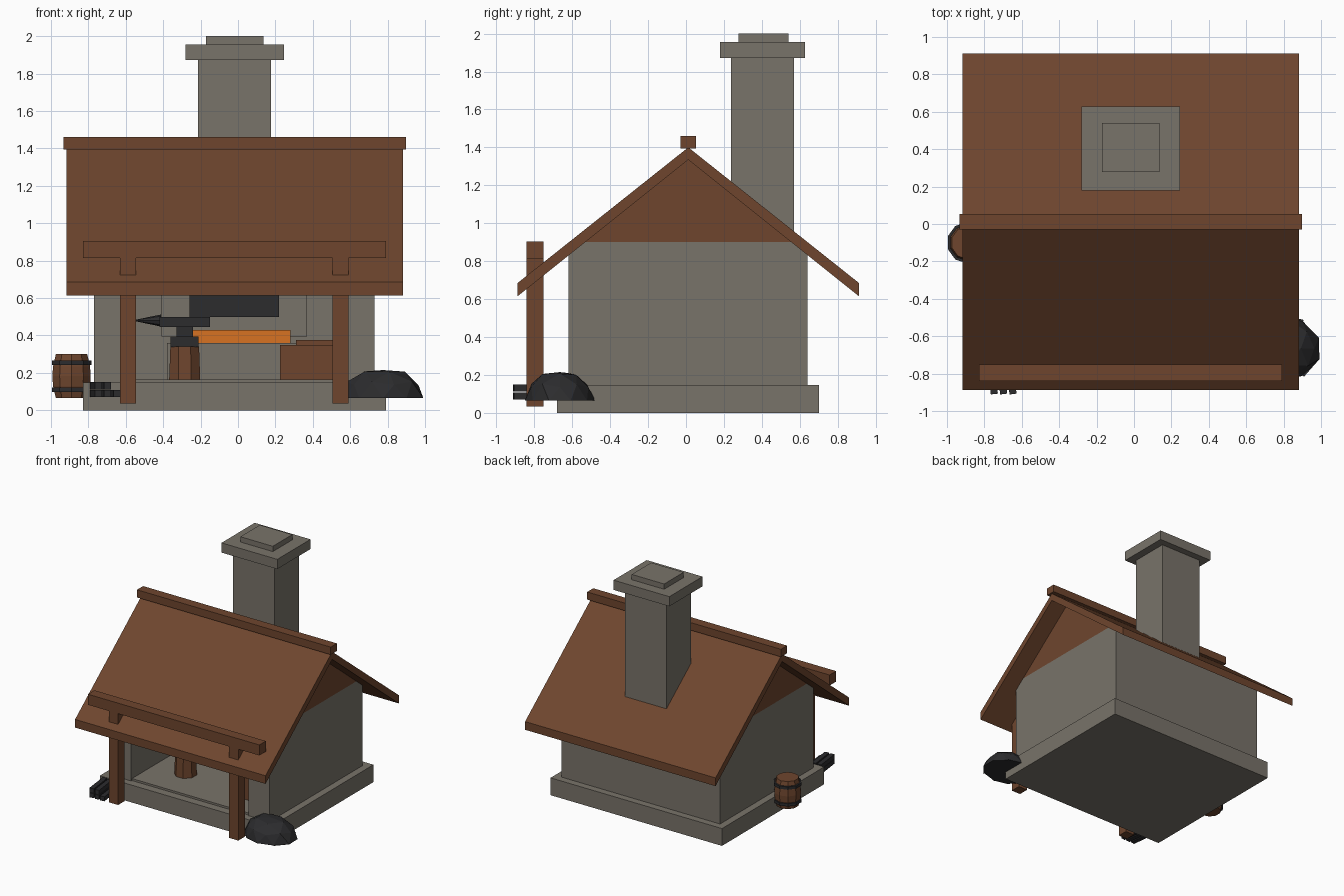
import bpy, bmesh, math, random
from mathutils import Vector, Matrix

if "Cube" in bpy.data.objects:
    bpy.data.objects.remove(bpy.data.objects["Cube"])

random.seed(4)
CX, CY = -0.02, 0.012   # centre of the building


def mat(name, r, g, b):
    m = bpy.data.materials.new(name)
    m.diffuse_color = (r, g, b, 1)
    m.use_nodes = True
    m.node_tree.nodes["Principled BSDF"].inputs["Base Color"].default_value = m.diffuse_color
    return m


STONE = mat("grey_stone", 0.19, 0.172, 0.143)
WOOD = mat("brown_wood", 0.156, 0.06, 0.027)
IRON = mat("dark_iron", 0.025, 0.025, 0.027)
EMBER = mat("orange_embers", 0.68, 0.17, 0.016)


def finish(name, bm, material):
    bmesh.ops.recalc_face_normals(bm, faces=bm.faces)
    me = bpy.data.meshes.new(name)
    bm.to_mesh(me)
    bm.free()
    me.materials.append(material)
    ob = bpy.data.objects.new(name, me)
    bpy.context.collection.objects.link(ob)
    return ob


def box(name, x0, x1, y0, y1, z0, z1, material, spin=0):
    bm = bmesh.new()
    bmesh.ops.create_cube(bm, size=1)
    bm.transform(Matrix.Translation(((x0 + x1) / 2, (y0 + y1) / 2, (z0 + z1) / 2))
                 @ Matrix.Rotation(spin, 4, 'Z')
                 @ Matrix.Diagonal((x1 - x0, y1 - y0, z1 - z0, 1)))
    return finish(name, bm, material)


def extrude_x(name, profile, x0, x1, material):
    """Extrude a (y, z) outline along x."""
    bm = bmesh.new()
    f = bm.faces.new([bm.verts.new((x0, y, z)) for y, z in profile])
    r = bmesh.ops.extrude_face_region(bm, geom=[f])
    bmesh.ops.translate(bm, vec=(x1 - x0, 0, 0),
                        verts=[v for v in r["geom"] if isinstance(v, bmesh.types.BMVert)])
    return finish(name, bm, material)


def lathe(name, x, y, rings, sides, material):
    """Stack (radius, z) rings around a vertical axis."""
    bm = bmesh.new()
    loops = [[bm.verts.new((x + r * math.cos(math.tau * (i + .5) / sides),
                            y + r * math.sin(math.tau * (i + .5) / sides), z))
              for i in range(sides)] for r, z in rings]
    for a, b in zip(loops, loops[1:]):
        for i in range(sides):
            j = (i + 1) % sides
            bm.faces.new((a[i], a[j], b[j], b[i]))
    bm.faces.new(loops[0])
    bm.faces.new(loops[-1])
    return finish(name, bm, material)


# stone base, inner floor and walls with a wide front opening
box("stone_base", -0.83, 0.79, -0.68, 0.70, 0, 0.148, STONE)
box("inner_floor", -0.58, 0.54, -0.61, 0.5, 0.1, 0.165, STONE)
side = [(-0.62, 0.14), (0.64, 0.14), (0.64, 0.84), (0.57, 0.9), (-0.545, 0.9), (-0.62, 0.84)]
extrude_x("left_wall", side, -0.77, -0.575, STONE)
extrude_x("right_wall", side, 0.535, 0.73, STONE)
box("back_wall", -0.58, 0.54, 0.5, 0.64, 0.14, 0.84, STONE)
box("front_lintel", -0.58, 0.54, -0.62, -0.5, 0.76, 0.84, STONE)

# timber gable block and the two roof slopes
extrude_x("gable", [(-0.54, 0.9), (0.565, 0.9), (CY, 1.345)], -0.77, 0.73, WOOD)
for name, s in (("front_roof", -1), ("back_roof", 1)):
    extrude_x(name, [(CY, 1.40), (CY + s * 0.9, 0.685), (CY + s * 0.9, 0.615), (CY, 1.335)],
              -0.918, 0.882, WOOD)
box("roof_ridge", -0.934, 0.897, -0.03, 0.053, 1.395, 1.46, WOOD)

# chimney with stepped cap
box("chimney", -0.215, 0.177, 0.237, 0.57, 0.5, 1.88, STONE)
box("chimney_cap", -0.282, 0.245, 0.18, 0.628, 1.872, 1.955, STONE)
box("chimney_top", -0.172, 0.135, 0.277, 0.54, 1.95, 2.0, STONE)

# porch posts and beam
for name, x in (("left_post", -0.588), ("right_post", 0.548)):
    box(name, x - 0.043, x + 0.043, -0.84, -0.752, 0.035, 0.82, WOOD)
box("porch_beam", -0.83, 0.79, -0.84, -0.752, 0.815, 0.905, WOOD)

# forge at the back of the room
box("forge_hearth", -0.38, 0.34, 0.08, 0.52, 0.16, 0.36, STONE)
box("forge_embers", -0.32, 0.28, 0.12, 0.45, 0.355, 0.43, EMBER)
box("forge_breast", -0.41, 0.37, 0.2, 0.52, 0.395, 0.9, STONE)
box("forge_hood", -0.26, 0.22, 0.08, 0.25, 0.5, 0.72, IRON)

# anvil on a stump
AX, AY = -0.285, -0.3
lathe("stump", AX, AY, [(0.09, 0.16), (0.083, 0.34)], 8, WOOD)
box("anvil_foot", AX - 0.075, AX + 0.075, AY - 0.055, AY + 0.055, 0.338, 0.395, IRON)
box("anvil_waist", AX - 0.045, AX + 0.045, AY - 0.035, AY + 0.035, 0.39, 0.45, IRON)
box("anvil_top", AX - 0.135, AX + 0.135, AY - 0.05, AY + 0.05, 0.445, 0.5, IRON)
bm = bmesh.new()
bmesh.ops.create_cone(bm, segments=8, radius1=0.032, radius2=0.004, depth=0.135, cap_ends=True)
bm.transform(Matrix.Translation((-0.48, AY, 0.48)) @ Matrix.Rotation(-math.pi / 2, 4, 'Y'))
finish("anvil_horn", bm, IRON)

# workbench
box("workbench", 0.225, 0.53, -0.42, -0.12, 0.16, 0.348, WOOD)
box("bench_board", 0.31, 0.53, -0.38, -0.16, 0.345, 0.375, WOOD)

# barrel with iron hoops
BX, BY = -0.89, -0.1
lathe("barrel", BX, BY, [(0.088, 0.065), (0.104, 0.13), (0.108, 0.182),
                         (0.104, 0.235), (0.088, 0.30)], 10, WOOD)
for name, z in (("lower_hoop", 0.11), ("upper_hoop", 0.253)):
    lathe(name, BX, BY, [(0.111, z - 0.012), (0.111, z + 0.012)], 10, IRON)

# coal heap: flattened rough dome
bm = bmesh.new()
bmesh.ops.create_icosphere(bm, subdivisions=2, radius=1)
bmesh.ops.bisect_plane(bm, geom=bm.verts[:] + bm.edges[:] + bm.faces[:], plane_co=(0, 0, 0),
                       plane_no=(0, 0, -1), clear_outer=True)
bmesh.ops.holes_fill(bm, edges=[e for e in bm.edges if e.is_boundary])
for v in bm.verts:
    k = random.uniform(0.95, 1.03)
    v.co = Vector((0.775 + v.co.x * 0.222 * k, -0.665 + v.co.y * 0.183 * k,
                   0.065 + min(v.co.z * 0.165 * k, 0.15)))
finish("coal_heap", bm, IRON)

# stacked iron bars, three below and two above
for row, (count, z) in enumerate(((3, 0.07), (2, 0.112))):
    for i in range(count):
        x = -0.76 + i * 0.05
        box(f"iron_bar_{row}_{i}", x - 0.019, x + 0.019, -0.91, -0.69,
            z, z + 0.038, IRON, spin=math.radians(7))
